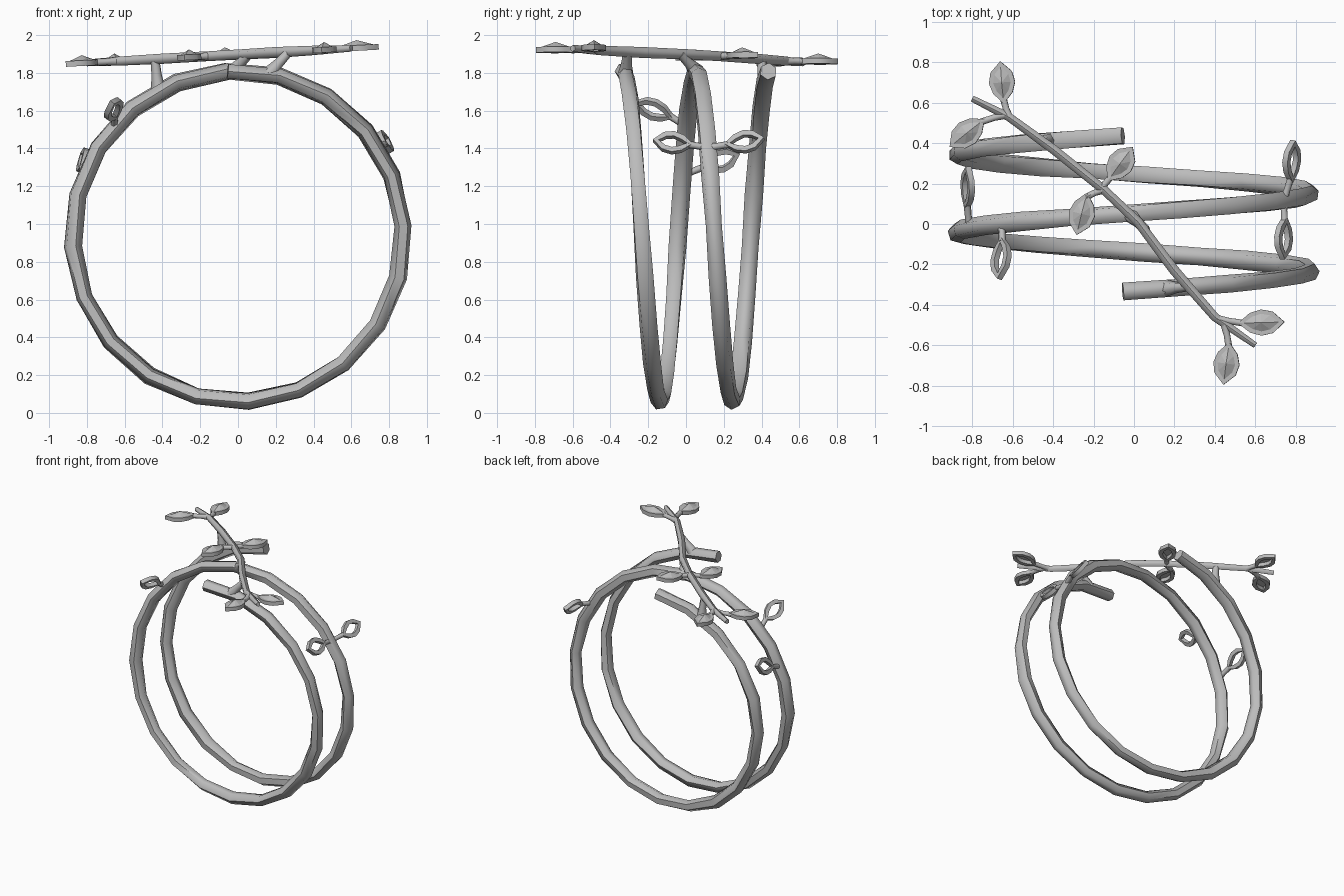
import bpy, bmesh, math, random
from mathutils import Vector

if "Cube" in bpy.data.objects:
    bpy.data.objects.remove(bpy.data.objects["Cube"])
random.seed(4)

metal = bpy.data.materials.new("grey_metal")
metal.use_nodes = True
GREY = (0.5, 0.5, 0.5, 1)
metal.diffuse_color = GREY
metal.node_tree.nodes["Principled BSDF"].inputs["Base Color"].default_value = GREY

CENTRE_Z, RADIUS = 0.935, 0.875


def finish(name, bm, angle=40):
    bmesh.ops.recalc_face_normals(bm, faces=bm.faces)
    mesh = bpy.data.meshes.new(name)
    bm.to_mesh(mesh)
    bm.free()
    obj = bpy.data.objects.new(name, mesh)
    bpy.context.collection.objects.link(obj)
    mesh.materials.append(metal)
    bpy.ops.object.select_all(action='DESELECT')
    obj.select_set(True)
    bpy.context.view_layer.objects.active = obj
    bpy.ops.object.shade_smooth_by_angle(angle=math.radians(angle))
    return obj


def add_tube(bm, path, radii, up, sides=6, closed=False, twist=0.0):
    """Sweep a polygon along a path, with one cross axis kept near 'up'."""
    path = [Vector(p) for p in path]
    count, rings = len(path), []
    for i, p in enumerate(path):
        if closed:
            along = path[(i + 1) % count] - path[i - 1]
        else:
            along = path[min(i + 1, count - 1)] - path[max(i - 1, 0)]
        side = along.cross(Vector(up)).normalized()
        rise = side.cross(along).normalized()
        ring = []
        for k in range(sides):
            a = math.tau * (k + 0.5) / sides + twist * i
            ring.append(bm.verts.new(p + radii[i] * (math.cos(a) * side + math.sin(a) * rise)))
        rings.append(ring)
    for i in range(count if closed else count - 1):
        a, b = rings[i], rings[(i + 1) % count]
        for k in range(sides):
            n = (k + 1) % sides
            bm.faces.new((a[k], a[n], b[n], b[k]))
    if not closed:
        bm.faces.new(rings[0])
        bm.faces.new(rings[-1])


def helix(turn):
    a = math.tau * turn
    return Vector((RADIUS * math.sin(a), -0.33 + 0.385 * turn, CENTRE_Z + RADIUS * math.cos(a)))


# Coiled band: two turns of a slightly lumpy branch
steps = 40
turns = [-0.01 + 2.0 * i / steps for i in range(steps + 1)]
bm = bmesh.new()
add_tube(bm, [helix(t) for t in turns],
         [0.046 + random.uniform(-0.004, 0.004) for t in turns], (0, 1, 0), twist=0.12)
finish("coiled_band", bm, 60)


# Twig across the top
def twig_point(x, y, drop=0.0):
    return Vector((x, y, 1.897 + 0.055 * x - drop))


stem = [(-0.80, 0.62), (-0.62, 0.53), (-0.40, 0.37), (-0.15, 0.17),
        (0.02, 0.01), (0.20, -0.23), (0.40, -0.46), (0.60, -0.60)]
bm = bmesh.new()
add_tube(bm, [twig_point(*p) for p in stem],
         [0.018, 0.024, 0.027, 0.026, 0.027, 0.029, 0.025, 0.017], (0, 0, 1))
finish("twig", bm, 60)

# Short struts joining the twig to the band
for name, start, turn in (("back_strut", (-0.44, 0.40), 1.92),
                          ("middle_strut", (0.06, -0.03), 0.995),
                          ("front_strut", (0.27, -0.31), 0.03)):
    top, foot = twig_point(*start), helix(turn)
    bm = bmesh.new()
    add_tube(bm, [top, top.lerp(foot, 0.5), foot], [0.024, 0.028, 0.042], (0.3, 1, 0))
    finish(name, bm, 60)


def leaf(name, root, base, tip, normal, gem, width=0.05):
    """Stalk, pointed rim and, if asked, a faceted stone."""
    root, base, tip, normal = (Vector(v) for v in (root, base, tip, normal))
    axis = tip - base
    normal = (normal - axis * normal.dot(axis) / axis.length_squared).normalized()
    across = normal.cross(axis).normalized()
    half = [(0.25, 0.7), (0.5, 1.0), (0.75, 0.8)]
    outline = [(0.0, 0.0)] + half + [(1.0, 0.0)] + [(u, -w) for u, w in reversed(half)]
    rim = [base + axis * u + across * w * width for u, w in outline]
    bm = bmesh.new()
    add_tube(bm, rim, [0.021] * len(rim), normal, sides=4, closed=True)
    finish(name + "_rim", bm, 35)
    bm = bmesh.new()
    add_tube(bm, [root, root.lerp(base, 0.5), base + axis * 0.04], [0.024, 0.018, 0.019], normal)
    finish(name + "_stalk", bm, 60)
    if gem:
        bm = bmesh.new()
        middle = base + axis * 0.5
        loop = [bm.verts.new(middle + (p - middle) * 0.9 + normal * 0.014) for p in rim]
        peak = bm.verts.new(middle + normal * 0.042)
        for i, v in enumerate(loop):
            bm.faces.new((v, loop[(i + 1) % len(loop)], peak))
        bm.faces.new(loop)
        finish(name + "_stone", bm, 5)


# Stone-set leaves on the twig: root, base and tip seen in plan
plan = {
    "back_leaf": ((-0.62, 0.53), (-0.645, 0.61), (-0.66, 0.79)),
    "back_right_leaf": ((-0.64, 0.54), (-0.75, 0.51), (-0.90, 0.39)),
    "middle_back_leaf": ((-0.16, 0.18), (-0.12, 0.225), (-0.015, 0.37)),
    "middle_front_leaf": ((-0.15, 0.17), (-0.235, 0.14), (-0.28, -0.04)),
    "front_left_leaf": ((0.41, -0.47), (0.53, -0.49), (0.73, -0.485)),
    "front_leaf": ((0.45, -0.50), (0.47, -0.60), (0.445, -0.78)),
}
for name, spots in plan.items():
    leaf(name, *(twig_point(*s) for s in spots), (-0.055, 0, 1), True)

# Open leaves growing from the middle of the band
open_leaves = {
    "left_back_open_leaf": (1.16, (0.775, 0.22, 1.42), (0.785, 0.40, 1.45)),
    "left_front_open_leaf": (1.16, (0.745, 0.02, 1.42), (0.735, -0.16, 1.44)),
    "right_front_open_leaf": (0.865, (-0.65, -0.08, 1.57), (-0.665, -0.26, 1.64)),
    "right_back_open_leaf": (0.81, (-0.825, 0.09, 1.30), (-0.82, 0.27, 1.37)),
}
for name, (turn, base, tip) in open_leaves.items():
    root = helix(turn)
    leaf(name, root, base, tip, (root.x, 0, root.z - CENTRE_Z), False)
